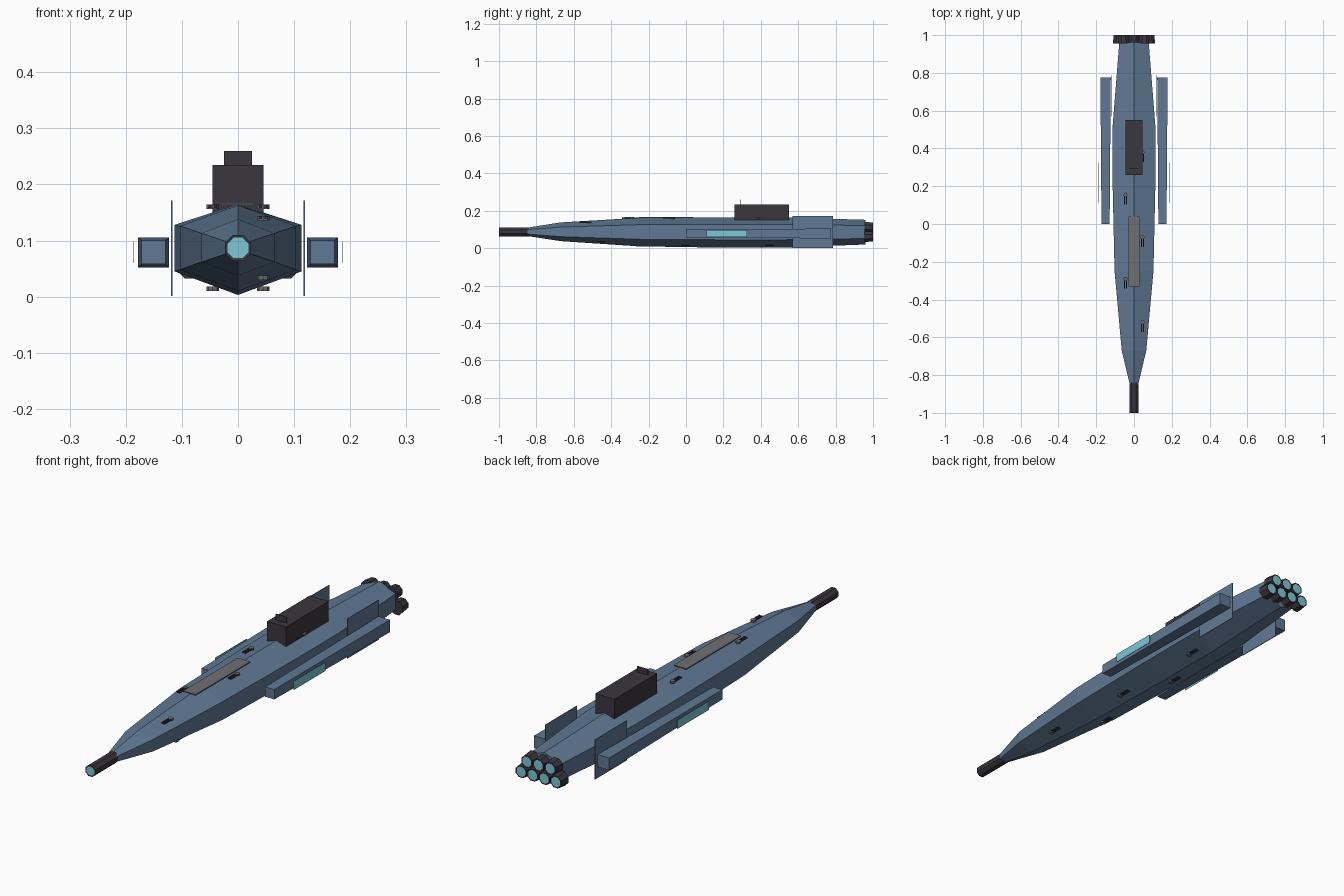
import bpy, bmesh, math
from mathutils import Matrix, Vector

if "Cube" in bpy.data.objects:
    bpy.data.objects.remove(bpy.data.objects["Cube"], do_unlink=True)


def material(name, rgb):
    m = bpy.data.materials.new(name)
    m.use_nodes = True
    m.diffuse_color = (*rgb, 1)
    m.node_tree.nodes["Principled BSDF"].inputs["Base Color"].default_value = (*rgb, 1)
    return m


BLUE = material("steel_blue", (0.115, 0.19, 0.295))
DARK = material("charcoal", (0.042, 0.038, 0.047))
GREY = material("hatch_grey", (0.16, 0.16, 0.17))
CYAN = material("glow_cyan", (0.2, 0.57, 0.67))


def finish(name, bm, *mats):
    bmesh.ops.recalc_face_normals(bm, faces=bm.faces)
    mesh = bpy.data.meshes.new(name)
    bm.to_mesh(mesh)
    bm.free()
    for m in mats:
        mesh.materials.append(m)
    obj = bpy.data.objects.new(name, mesh)
    bpy.context.collection.objects.link(obj)
    return obj


def loft(name, rings, mat):
    """Skin a row of equal rings and cap both ends."""
    bm = bmesh.new()
    rows = [[bm.verts.new(p) for p in ring] for ring in rings]
    n = len(rows[0])
    for a, b in zip(rows, rows[1:]):
        for i in range(n):
            bm.faces.new((a[i], a[(i + 1) % n], b[(i + 1) % n], b[i]))
    bm.faces.new(rows[0])
    bm.faces.new(rows[-1])
    return finish(name, bm, mat)


def rect(y, x0, x1, z0, z1):
    return [(x0, y, z0), (x1, y, z0), (x1, y, z1), (x0, y, z1)]


def box(name, x, y, z, mat):
    return loft(name, [rect(v, *x, *z) for v in y], mat)


def tube(name, x, z, y0, y1, r0, r1, glow_end):
    """Eight-sided pipe along y with a glowing recessed disc at glow_end."""
    bm = bmesh.new()
    turn = Matrix.Rotation(-math.pi / 2, 4, "X") @ Matrix.Rotation(math.pi / 8, 4, "Z")
    bmesh.ops.create_cone(bm, cap_ends=True, segments=8, radius1=r0, radius2=r1,
                          depth=y1 - y0,
                          matrix=Matrix.Translation((x, (y0 + y1) / 2, z)) @ turn)
    end = [f for f in bm.faces if len(f.verts) == 8
           and abs(f.calc_center_median().y - glow_end) < 0.001]
    bmesh.ops.inset_region(bm, faces=end, thickness=0.005, depth=-0.001)
    for f in end:
        f.material_index = 1
    return finish(name, bm, DARK, CYAN)


# Hull: six-sided sections with a ridge on top and a keel below
# station: y, half width, ridge z, upper shoulder z, lower shoulder z, keel z
stations = [
    (-0.86, 0.020, 0.108, 0.098, 0.077, 0.067),
    (-0.67, 0.065, 0.138, 0.113, 0.062, 0.038),
    (-0.25, 0.103, 0.163, 0.126, 0.048, 0.010),
    (0.20, 0.113, 0.165, 0.128, 0.045, 0.003),
    (0.52, 0.113, 0.165, 0.128, 0.045, 0.003),
    (0.96, 0.078, 0.152, 0.121, 0.052, 0.020),
]
loft("hull", [[(0, y, t), (w, y, u), (w, y, l), (0, y, k), (-w, y, l), (-w, y, u)]
              for y, w, t, u, l, k in stations], BLUE)

# Nose cannon
tube("nose_cannon", 0, 0.087, -1.0, -0.84, 0.025, 0.025, -1.0)

# Engine nozzles: three above, four below
for count, z in ((3, 0.112), (4, 0.062)):
    for i in range(count):
        x = (i - (count - 1) / 2) * 0.055
        tube("engine_nozzle", x, z, 0.955, 1.0, 0.032, 0.027, 1.0)

# Bridge tower with a thin screen on its roof
box("bridge_tower", (-0.045, 0.045), (0.26, 0.55), (0.15, 0.235), DARK)
box("bridge_screen", (-0.025, 0.025), (0.291, 0.295), (0.23, 0.26), DARK)

# Flat deck hatch
box("deck_hatch", (-0.03, 0.03), (-0.33, 0.04), (0.163, 0.167), GREY)

# Side pods, glowing panels and fins
for side, s in (("left", 1), ("right", -1)):
    loft(side + "_pod", [rect(0.0, s * 0.129, s * 0.172, 0.058, 0.1),
                         rect(0.775, s * 0.123, s * 0.178, 0.052, 0.105)], BLUE)
    box(side + "_glow_panel", (s * 0.186, s * 0.187), (0.11, 0.325), (0.06, 0.098), CYAN)
    box(side + "_fin", (s * 0.1165, s * 0.1195), (0.57, 0.785), (0.001, 0.171), BLUE)


# Twin-barrel deck guns: forward on deck, reversed under the keel
def gun(x, y, z, direction, start, length, name):
    bm = bmesh.new()
    bmesh.ops.create_cone(bm, cap_ends=True, segments=8, radius1=0.011, radius2=0.011,
                          depth=0.008, matrix=Matrix.Translation((x, y, z)))
    finish(name + "_mount", bm, GREY)
    ends = sorted((y + direction * start, y + direction * (start + length)))
    for dx in (-0.005, 0.005):
        box(name + "_barrel", (x + dx - 0.003, x + dx + 0.003), ends,
            (z - 0.002, z + 0.003), DARK)


for x, y in ((0.045, -0.52), (-0.045, -0.29), (0.045, -0.07), (-0.045, 0.155), (0.045, 0.38)):
    drop = 0.02 if y < -0.5 else 0
    gun(x, y, 0.16 - drop, -1, 0.0, 0.052, "deck_gun")
    gun(x, y + 0.035, 0.014 + drop, 1, 0.0, 0.052, "keel_gun")
